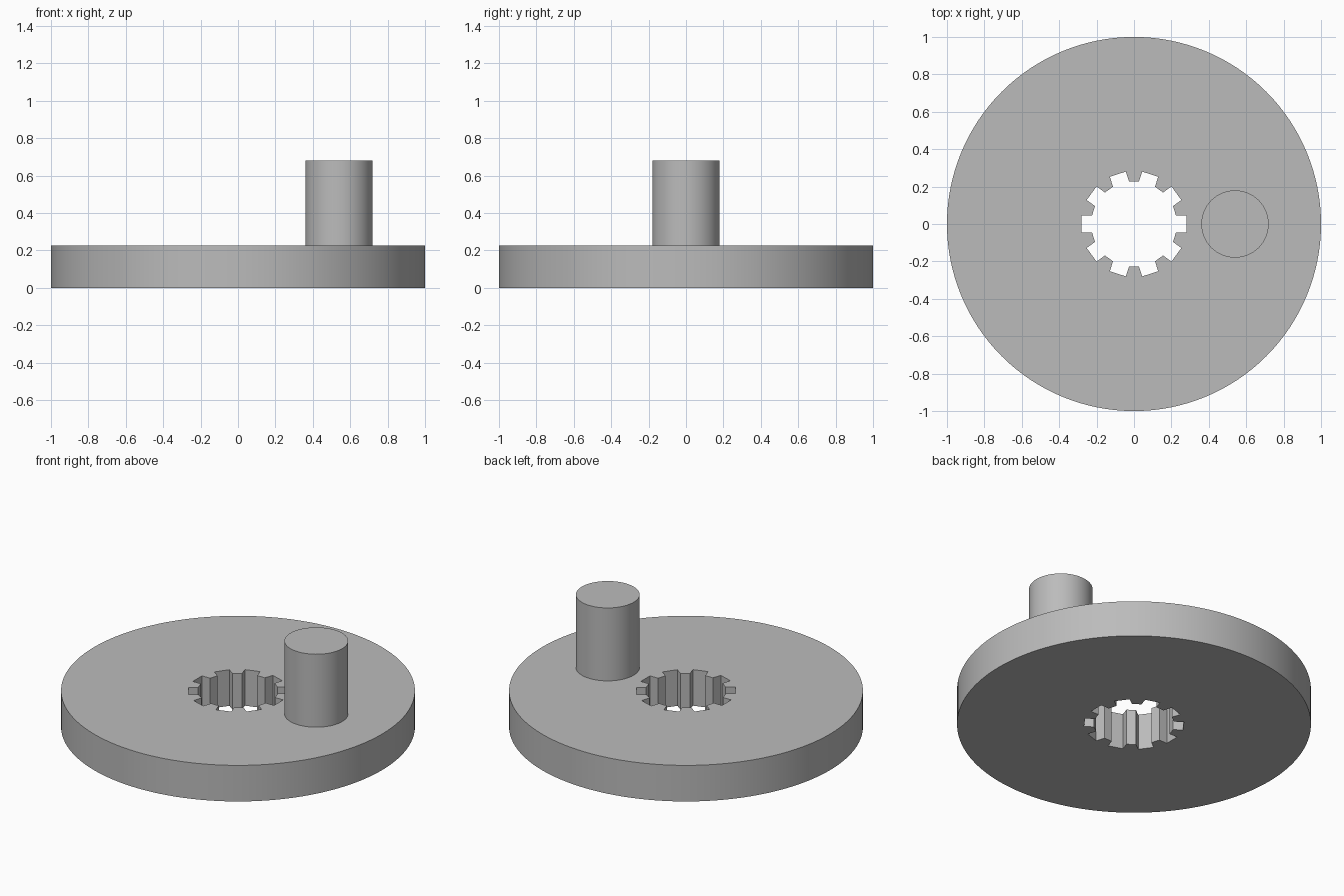
import bpy, bmesh
from math import sin, cos, pi, asin, radians

cube = bpy.data.objects.get("Cube")
if cube:
    bpy.data.objects.remove(cube, do_unlink=True)

PLATE_H, PIN_TOP = 0.225, 0.68
PIN_X, PIN_R = 0.54, 0.18
SLOTS, SLOT_HALF, SLOT_END, BORE_R = 10, 0.045, 0.28, 0.229

grey = bpy.data.materials.new("plain grey")
grey.use_nodes = True
colour = (0.5, 0.5, 0.5, 1)
grey.diffuse_color = colour
grey.node_tree.nodes["Principled BSDF"].inputs["Base Color"].default_value = colour


def circle(r, n):
    return [(r * cos(2 * pi * i / n), r * sin(2 * pi * i / n)) for i in range(n)]


def spline_bore():
    """Outline of a round bore with square-ended, parallel-sided slots."""
    inner = BORE_R * cos(asin(SLOT_HALF / BORE_R))
    slot = [(inner, -SLOT_HALF), (SLOT_END, -SLOT_HALF),
            (SLOT_END, SLOT_HALF), (inner, SLOT_HALF)]
    points = []
    for i in range(SLOTS):
        a = 2 * pi * i / SLOTS
        points += [(x * cos(a) - y * sin(a), x * sin(a) + y * cos(a)) for x, y in slot]
    return points


def extruded(name, outlines, z0, z1, location=(0, 0, 0)):
    """Fill the outlines (first is the rim, others are holes) and extrude up."""
    bm = bmesh.new()
    for outline in outlines:
        verts = [bm.verts.new((x, y, z0)) for x, y in outline]
        for a, b in zip(verts, verts[1:] + verts[:1]):
            bm.edges.new((a, b))
    bmesh.ops.triangle_fill(bm, edges=bm.edges[:], use_beauty=True)
    top = bmesh.ops.extrude_face_region(bm, geom=bm.faces[:], use_keep_orig=True)
    bmesh.ops.translate(bm, vec=(0, 0, z1 - z0),
                        verts=[g for g in top["geom"] if isinstance(g, bmesh.types.BMVert)])
    bmesh.ops.recalc_face_normals(bm, faces=bm.faces[:])
    mesh = bpy.data.meshes.new(name)
    bm.to_mesh(mesh)
    bm.free()
    mesh.materials.append(grey)
    obj = bpy.data.objects.new(name, mesh)
    obj.location = location
    bpy.context.collection.objects.link(obj)
    bpy.ops.object.select_all(action="DESELECT")
    obj.select_set(True)
    bpy.context.view_layer.objects.active = obj
    bpy.ops.object.shade_smooth_by_angle(angle=radians(20))
    return obj


# Round plate with the slotted bore
extruded("crank_disc", [circle(1, 128), spline_bore()], 0, PLATE_H)

# Off-centre pin, seated slightly into the plate
extruded("crank_pin", [circle(PIN_R, 64)], PLATE_H - 0.01, PIN_TOP, (PIN_X, 0, 0))
